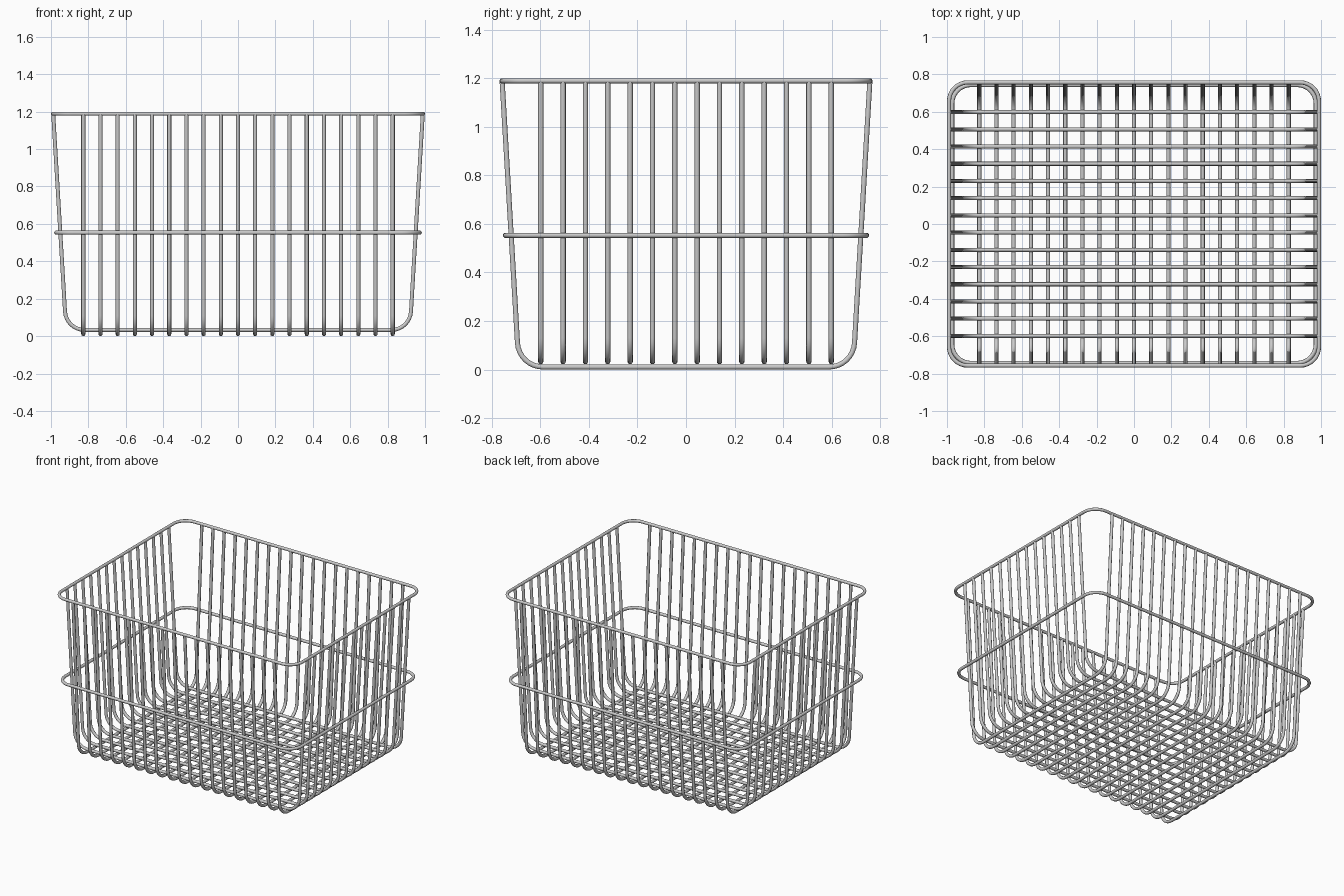
import bpy
from math import pi, cos, sin
from mathutils import Vector

if "Cube" in bpy.data.objects:
    bpy.data.objects.remove(bpy.data.objects["Cube"])

R = 0.011          # wire radius
RIM_Z, RING_Z = 1.189, 0.553


def fillet(a, corner, b, radius, steps=8):
    """Arc points rounding the corner between a and b."""
    a, c, b = Vector(a), Vector(corner), Vector(b)
    u, v = (a - c).normalized(), (b - c).normalized()
    ang = u.angle(v)
    bis = (u + v).normalized()
    centre = c + bis * (radius / sin(ang / 2))
    n = (u - bis * u.dot(bis)).normalized()
    half = (pi - ang) / 2
    pts = []
    for i in range(steps + 1):
        t = half - 2 * half * i / steps
        pts.append(centre + radius * (-bis * cos(t) + n * sin(t)))
    return pts


def wires(name, paths, cyclic=False):
    """Round wires swept along each path, turned into one smooth mesh."""
    cu = bpy.data.curves.new(name, 'CURVE')
    cu.dimensions = '3D'
    cu.bevel_depth = R
    cu.bevel_resolution = 3
    cu.use_fill_caps = True
    for path in paths:
        sp = cu.splines.new('POLY')
        sp.points.add(len(path) - 1)
        for p, co in zip(sp.points, path):
            p.co = (*co, 1)
        sp.use_cyclic_u = cyclic
    ob = bpy.data.objects.new(name, cu)
    bpy.context.collection.objects.link(ob)
    bpy.ops.object.select_all(action='DESELECT')
    ob.select_set(True)
    bpy.context.view_layer.objects.active = ob
    bpy.ops.object.convert(target='MESH')
    bpy.ops.object.shade_smooth_by_angle(angle=pi / 3)


def u_profile(top, bottom, z):
    """U shape (across, height) with sloped sides and rounded bottom corners."""
    tl, bl, br, tr = [(-top, RIM_Z), (-bottom, z), (bottom, z), (top, RIM_Z)]
    return [tl] + fillet(tl, bl, br, 0.105) + fillet(bl, br, tr, 0.105) + [tr]


def loop(x, y, z, radius):
    """Rounded rectangle loop at height z."""
    c = [(-x, -y), (x, -y), (x, y), (-x, y)]
    pts = []
    for i in range(4):
        pts += fillet(c[i - 1], c[i], c[(i + 1) % 4], radius)
    return [(p[0], p[1], z) for p in pts]


# U wires running front to back, and U wires running side to side on top of them
front_u = u_profile(0.757, 0.688, R)
side_u = u_profile(0.988, 0.919, 3 * R)
wires("front_back_wires", [[((i - 9) * 0.0919, p[0], p[1]) for p in front_u] for i in range(19)])
wires("side_wires", [[(p[0], (i - 6.5) * 0.092, p[1]) for p in side_u] for i in range(14)])

# Top rim and the outer middle ring
wires("top_rim", [loop(0.989, 0.757, RIM_Z, 0.1)], True)
wires("middle_ring", [loop(0.972, 0.743, RING_Z, 0.1)], True)
